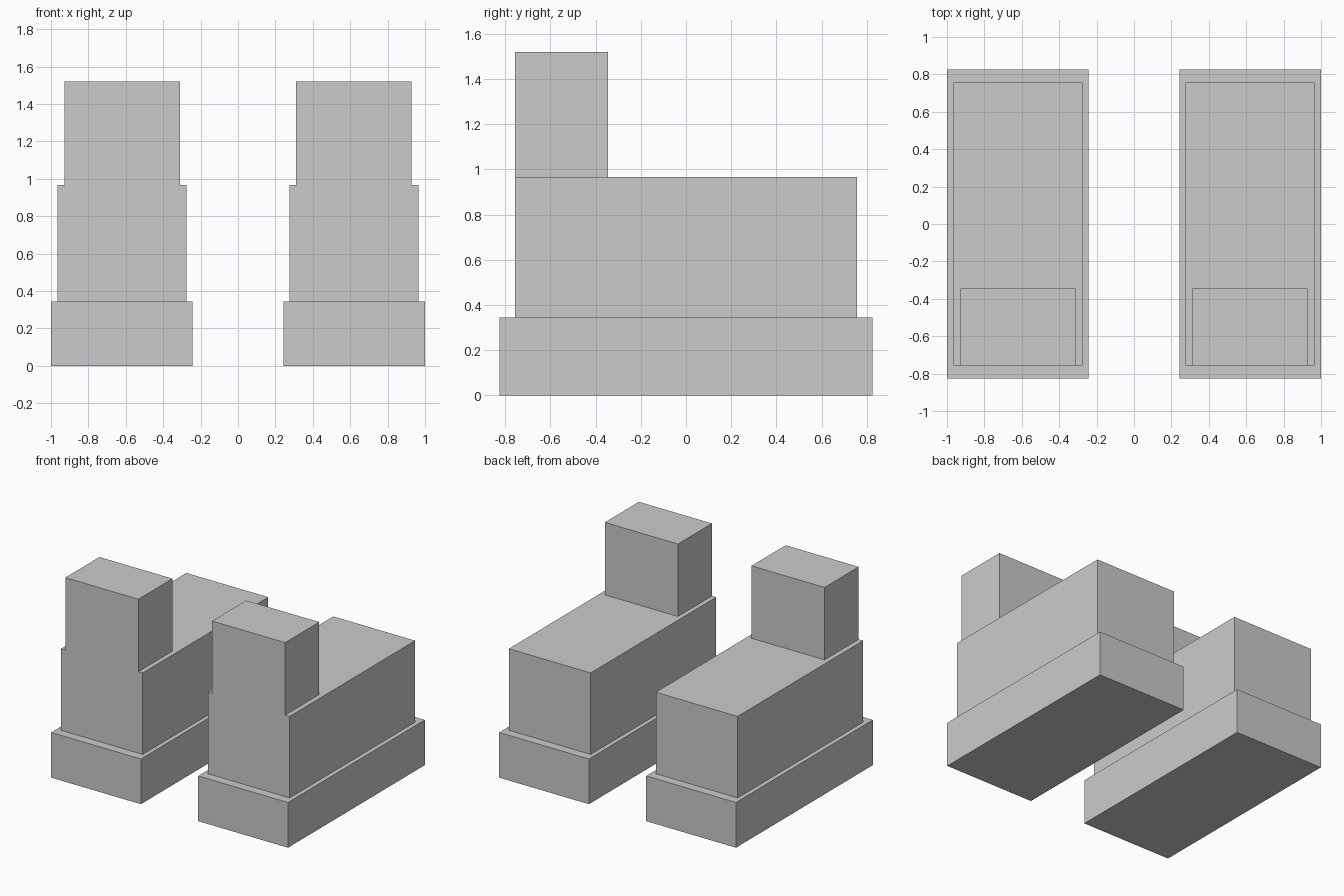
import bpy

if "Cube" in bpy.data.objects:
    bpy.data.objects.remove(bpy.data.objects["Cube"])


def box(name, x, y, z):
    """Box spanning the given (min, max) ranges."""
    bpy.ops.mesh.primitive_cube_add(size=1)
    ob = bpy.context.object
    ob.name = name
    ob.location = [(a + b) / 2 for a, b in (x, y, z)]
    ob.scale = [b - a for a, b in (x, y, z)]
    bpy.ops.object.transform_apply(location=True, rotation=False, scale=True)
    return ob


def span(side, inner, outer):
    """X range on the left (-1) or right (+1) side."""
    return sorted((side * inner, side * outer))


for side, label in ((-1, "left"), (1, "right")):
    # Wide plinth
    box(f"{label}_base", span(side, 0.242, 1.0), (-0.825, 0.825), (0, 0.345))

    # Long body with an upright block flush with its front face
    body = box(f"{label}_body", span(side, 0.275, 0.966), (-0.757, 0.757), (0.345, 0.967))
    upright = box(f"{label}_upright", span(side, 0.311, 0.928), (-0.757, -0.346), (0.8, 1.52))

    # Fuse the two into one clean solid
    bpy.context.view_layer.objects.active = body
    union = body.modifiers.new("union", 'BOOLEAN')
    union.operation = 'UNION'
    union.solver = 'EXACT'
    union.object = upright
    bpy.ops.object.modifier_apply(modifier=union.name)
    bpy.data.objects.remove(upright)
